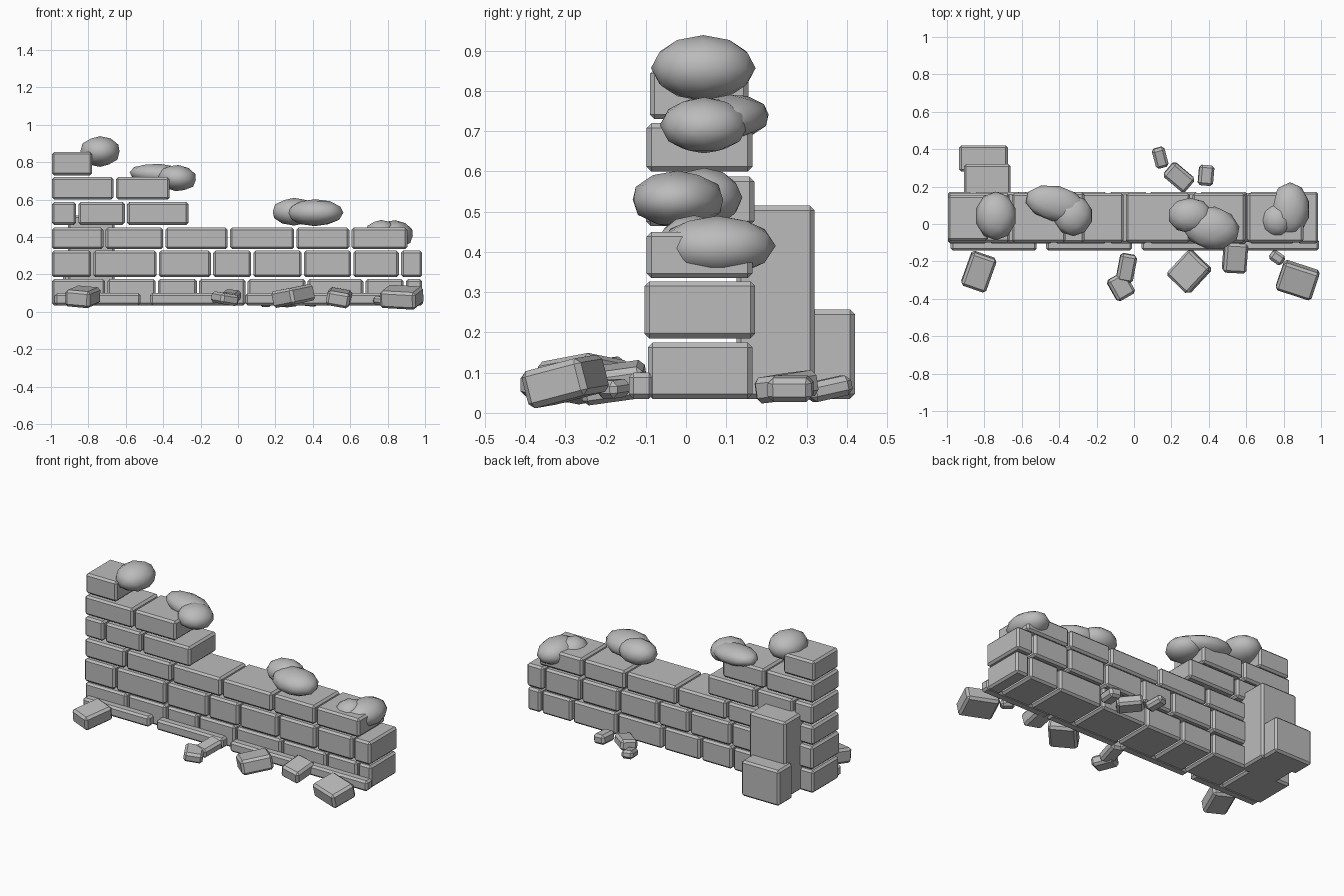
import bpy
import bmesh
from math import radians
from mathutils import Matrix, Vector, Euler

cube = bpy.data.objects.get("Cube")
if cube:
    bpy.data.objects.remove(cube, do_unlink=True)

stone = bpy.data.materials.new("stone_grey")
stone.use_nodes = True
GREY = (0.5, 0.5, 0.5, 1)
stone.diffuse_color = GREY
stone.node_tree.nodes["Principled BSDF"].inputs["Base Color"].default_value = GREY


def finish(name, bm):
    mesh = bpy.data.meshes.new(name)
    bm.to_mesh(mesh)
    bm.free()
    mesh.materials.append(stone)
    obj = bpy.data.objects.new(name, mesh)
    bpy.context.collection.objects.link(obj)
    return obj


def block(name, centre, size, turn=(0, 0, 0), bevel=0.012):
    """Chamfered stone block."""
    bm = bmesh.new()
    bmesh.ops.create_cube(bm, size=1)
    bmesh.ops.scale(bm, vec=size, verts=bm.verts)
    bmesh.ops.bevel(bm, geom=bm.edges[:], offset=bevel, segments=1, affect='EDGES')
    obj = finish(name, bm)
    obj.location = centre
    obj.rotation_euler = [radians(a) for a in turn]
    return obj


def span(name, x0, x1, y0, y1, z0, z1):
    lo, hi = Vector((x0, y0, z0)), Vector((x1, y1, z1))
    return block(name, (lo + hi) / 2, hi - lo)


def bush(name, lobes):
    """Clump of overlapping rounded lobes."""
    bm = bmesh.new()
    for centre, radii, turn in lobes:
        rot = Euler([radians(a) for a in turn]).to_matrix().to_4x4()
        m = Matrix.Translation(centre) @ rot @ Matrix.Diagonal((*radii, 1))
        bmesh.ops.create_icosphere(bm, subdivisions=2, radius=1, matrix=m)
    for f in bm.faces:
        f.smooth = True
    return finish(name, bm)


# Wall courses: z range, y range, start x and right end of each brick
courses = [
    (0.035, 0.175, -0.095, 0.165, [-0.71, -0.44, -0.22, 0.04, 0.36, 0.67, 0.885, 0.985]),
    (0.185, 0.327, -0.103, 0.172, [-0.785, -0.435, -0.145, 0.07, 0.34, 0.605, 0.86, 0.985]),
    (0.335, 0.45, -0.098, 0.165, [-0.72, -0.4, -0.055, 0.3, 0.595, 0.905]),
    (0.465, 0.587, -0.1, 0.17, [-0.865, -0.605, -0.265]),
    (0.6, 0.72, -0.098, 0.165, [-0.665, -0.365]),
    (0.73, 0.855, -0.09, 0.155, [-0.78]),
]
for row, (z0, z1, y0, y1, ends) in enumerate(courses):
    left = -0.995
    for i, right in enumerate(ends):
        span(f"brick_{row}_{i}", left, right, y0, y1, z0, z1)
        left = right + 0.012

# Footing slabs along the front
for i, (a, b) in enumerate([(-0.98, -0.52), (-0.47, -0.01), (0.04, 0.52), (0.53, 0.99)]):
    span(f"footing_slab_{i}", a, b, -0.142, -0.08, 0.035, 0.1)

# Stepped buttress on the back
span("buttress_tall", -0.91, -0.66, 0.125, 0.32, 0.035, 0.515)
span("buttress_low", -0.935, -0.675, 0.28, 0.42, 0.035, 0.257)

# Fallen rubble: centre, size, rotation
rubble = [
    ((-0.83, -0.255, 0.08), (0.14, 0.19, 0.09), (8, 5, -19)),
    ((-0.04, -0.235, 0.08), (0.09, 0.15, 0.06), (8, 6, -10)),
    ((-0.07, -0.335, 0.07), (0.11, 0.13, 0.06), (5, 8, 30)),
    ((0.295, -0.255, 0.085), (0.16, 0.185, 0.09), (8, -8, -44)),
    ((0.54, -0.18, 0.075), (0.125, 0.16, 0.08), (8, 10, -3)),
    ((0.765, -0.18, 0.06), (0.08, 0.06, 0.045), (0, 5, -35)),
    ((0.875, -0.3, 0.078), (0.2, 0.16, 0.095), (14, 3, -18)),
    ((0.14, 0.355, 0.06), (0.07, 0.11, 0.05), (12, 0, 15)),
    ((0.24, 0.25, 0.065), (0.15, 0.1, 0.065), (5, 6, -40)),
    ((0.385, 0.26, 0.06), (0.08, 0.11, 0.06), (0, 6, -5)),
]
for i, (centre, size, turn) in enumerate(rubble):
    block(f"rubble_{i}", centre, size, turn, 0.014)

# Rounded clumps resting on top of the wall
bush("clump_top", [((-0.738, 0.043, 0.857), (0.11, 0.13, 0.082), (0, 0, 0))])
bush("clump_step", [
    ((-0.42, 0.11, 0.735), (0.165, 0.095, 0.056), (0, 4, -12)),
    ((-0.325, 0.045, 0.715), (0.105, 0.11, 0.07), (0, 6, 0)),
])
bush("clump_middle", [
    ((0.3, 0.045, 0.535), (0.12, 0.095, 0.074), (0, 0, 0)),
    ((0.412, -0.02, 0.53), (0.155, 0.115, 0.072), (0, 0, -12)),
])
bush("clump_end", [
    ((0.835, 0.078, 0.415), (0.105, 0.145, 0.075), (0, 5, 0)),
    ((0.765, 0.02, 0.425), (0.085, 0.09, 0.066), (0, 0, 0)),
])
